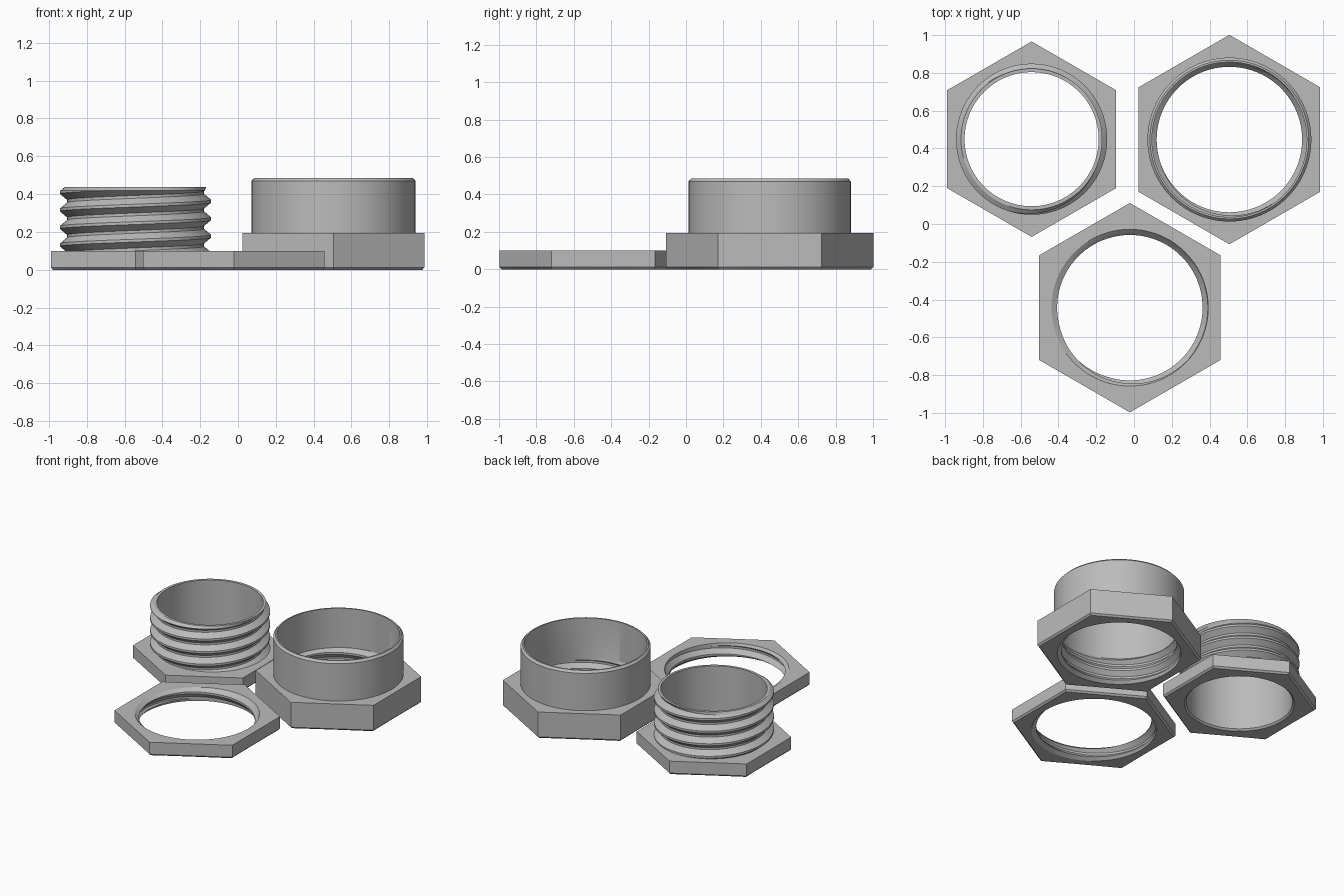
import bpy, bmesh
from math import pi, cos, sin, ceil, floor

SEGMENTS = 96
PITCH = 0.0925

old = bpy.data.objects.get("Cube")
if old:
    bpy.data.objects.remove(old, do_unlink=True)

grey = bpy.data.materials.new("plain grey")
grey.use_nodes = True
colour = (0.5, 0.5, 0.5, 1)
grey.diffuse_color = colour
grey.node_tree.nodes["Principled BSDF"].inputs["Base Color"].default_value = colour


def hex_side(a, apothem, height, chamfer=0.012):
    """Outer wall of a hexagon at angle a, from the bottom up."""
    r = apothem / cos((a + pi / 6) % (pi / 3) - pi / 6)
    return [(r - chamfer, 0), (r, chamfer), (r, height)]


def thread(a, low, high, minor, major, crest=0.085):
    """Right-handed thread section at angle a, cut level at low and high."""
    # Corners as (fraction of a turn, depth) measured from the crest centre
    corners = [(-0.42, 0), (-0.08, 1), (0.08, 1), (0.42, 0)]
    turn = a / (2 * pi)
    first = floor((low - crest) / PITCH) - 2
    last = ceil((high - crest) / PITCH) + 2
    points = []
    for k in range(first, last):
        for f, _ in corners:
            z = crest + (k + f + turn) * PITCH
            z = min(max(z, low), high)
            d = abs(((z - crest) / PITCH - turn + 0.5) % 1 - 0.5)
            depth = min(max((0.42 - d) / 0.34, 0), 1)
            points.append((minor + (major - minor) * depth, z))
    return points


def ring_part(name, centre, section):
    """Sweep a closed section, which may change with angle, round an axis."""
    bm = bmesh.new()
    columns = []
    for i in range(SEGMENTS + 1):
        a = 2 * pi * i / SEGMENTS
        columns.append([bm.verts.new((r * cos(a), r * sin(a), z))
                        for r, z in section(a)])
    for c, d in zip(columns, columns[1:]):
        for j in range(len(c)):
            bm.faces.new((c[j - 1], d[j - 1], d[j], c[j]))
    bmesh.ops.remove_doubles(bm, verts=bm.verts, dist=0.00005)
    bmesh.ops.recalc_face_normals(bm, faces=bm.faces)
    mesh = bpy.data.meshes.new(name)
    bm.to_mesh(mesh)
    bm.free()
    mesh.materials.append(grey)
    obj = bpy.data.objects.new(name, mesh)
    obj.location = (*centre, 0)
    bpy.context.collection.objects.link(obj)
    bpy.ops.object.select_all(action='DESELECT')
    obj.select_set(True)
    bpy.context.view_layer.objects.active = obj
    bpy.ops.object.shade_smooth_by_angle(angle=pi / 8)
    return obj


# Hex-headed fitting with an outside thread and a plain bore
def threaded_section(a):
    return ([(0.367, 0)] + hex_side(a, 0.448, 0.1)
            + thread(a, 0.1, 0.42, 0.362, 0.4)
            + [(0.374, 0.438), (0.355, 0.438), (0.355, 0.012)])


# Hex-based socket with a plain barrel and an inside thread in the base
def socket_section(a):
    inside = thread(a, 0.02, 0.175, 0.385, 0.413)
    return ([(0.413, 0)] + hex_side(a, 0.48, 0.195)
            + [(0.434, 0.195), (0.434, 0.47), (0.42, 0.485),
               (0.41, 0.485), (0.41, 0.195)] + inside[::-1])


# Thin hex nut with an inside thread
def nut_section(a):
    inside = thread(a, 0.018, 0.082, 0.385, 0.413)
    return ([(0.415, 0)] + hex_side(a, 0.48, 0.1)
            + [(0.415, 0.1)] + inside[::-1])


ring_part("threaded_fitting", (-0.542, 0.449), threaded_section)
ring_part("socket_fitting", (0.505, 0.447), socket_section)
ring_part("lock_nut", (-0.022, -0.443), nut_section)
